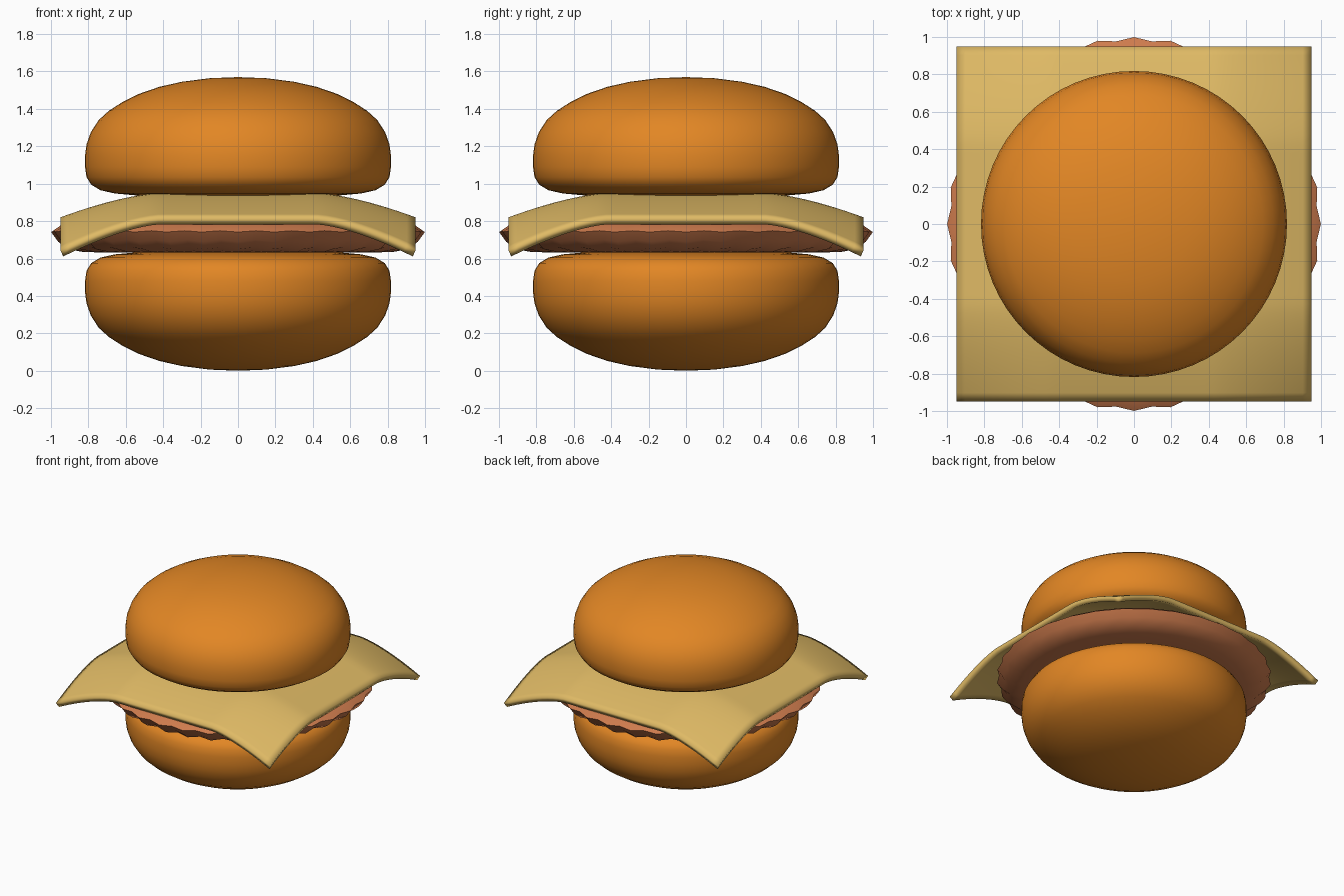
import bpy, bmesh, math

if "Cube" in bpy.data.objects:
    bpy.data.objects.remove(bpy.data.objects["Cube"])


def finish(name, bm, color, angle=60):
    bmesh.ops.remove_doubles(bm, verts=bm.verts, dist=1e-5)
    bmesh.ops.recalc_face_normals(bm, faces=bm.faces)
    me = bpy.data.meshes.new(name)
    bm.to_mesh(me)
    bm.free()
    ob = bpy.data.objects.new(name, me)
    bpy.context.collection.objects.link(ob)
    me.materials.append(color)
    bpy.ops.object.select_all(action='DESELECT')
    ob.select_set(True)
    bpy.context.view_layer.objects.active = ob
    bpy.ops.object.shade_smooth_by_angle(angle=math.radians(angle))
    return ob


def material(name, rgb):
    m = bpy.data.materials.new(name)
    m.diffuse_color = (*rgb, 1)
    m.use_nodes = True
    m.node_tree.nodes["Principled BSDF"].inputs["Base Color"].default_value = m.diffuse_color
    return m


def lathe(profile, segments, wobble=lambda i, j: (0, 0)):
    """Revolve (r, z) points; wobble(i, j) offsets ring i at segment j."""
    bm = bmesh.new()
    rings = []
    for i, (r, z) in enumerate(profile):
        if r == 0:
            rings.append([bm.verts.new((0, 0, z))] * segments)
            continue
        ring = []
        for j in range(segments):
            a = math.tau * j / segments
            dr, dz = wobble(i, j)
            ring.append(bm.verts.new(((r + dr) * math.cos(a), (r + dr) * math.sin(a), z + dz)))
        rings.append(ring)
    for lo, hi in zip(rings, rings[1:]):
        for j in range(segments):
            k = (j + 1) % segments
            bm.faces.new(list(dict.fromkeys((lo[j], lo[k], hi[k], hi[j]))))
    return bm


bread = material("bread", (0.76, 0.24, 0.018))
cheese_mat = material("cheese", (0.74, 0.49, 0.13))
meat = material("meat", (0.62, 0.2, 0.075))

# Buns: one profile, the lower one flipped
bun = [(0, .935), (.35, .935), (.55, .938), (.66, .948), (.735, .965), (.785, .995),
       (.81, 1.035), (.818, 1.09), (.818, 1.15), (.81, 1.21), (.787, 1.275), (.745, 1.34),
       (.69, 1.39), (.62, 1.435), (.53, 1.48), (.42, 1.518), (.3, 1.545), (.15, 1.564), (0, 1.57)]
finish("top_bun", lathe(bun, 64), bread)
finish("bottom_bun", lathe([(r, 1.57 - z) for r, z in bun], 64), bread)

# Patty: ribbed disc with a sharp rim
patty = [(0, .63), (.7, .632), (.82, .637), (.9, .655), (.95, .695), (.99, .745),
         (.94, .78), (.84, .81), (.6, .88), (0, .89)]
amount = [0, 0, .006, .012, .012, .009, .008, .004, 0, 0]
finish("patty", lathe(patty, 64, lambda i, j: ((1 if j % 2 == 0 else -1) * amount[i],
                                               (-.4 if j % 2 == 0 else .4) * amount[i])), meat, 35)


# Cheese slice: square sheet drooping past the patty
def droop(t):
    return .13 * (max(0, abs(t) - .42) / .53) ** 1.5


bm = bmesh.new()
bmesh.ops.create_grid(bm, x_segments=40, y_segments=40, size=.95)
for v in bm.verts:
    a, b = droop(v.co.x), droop(v.co.y)
    v.co.z = .95 - (a + b + 2.7 * a * b)
for f in bm.faces:
    f.normal_update()
cheese = finish("cheese_slice", bm, cheese_mat)
if cheese.data.polygons[0].normal.z < 0:
    cheese.data.flip_normals()
sheet = cheese.modifiers.new("thickness", 'SOLIDIFY')
sheet.thickness = .04
sheet.offset = -1
